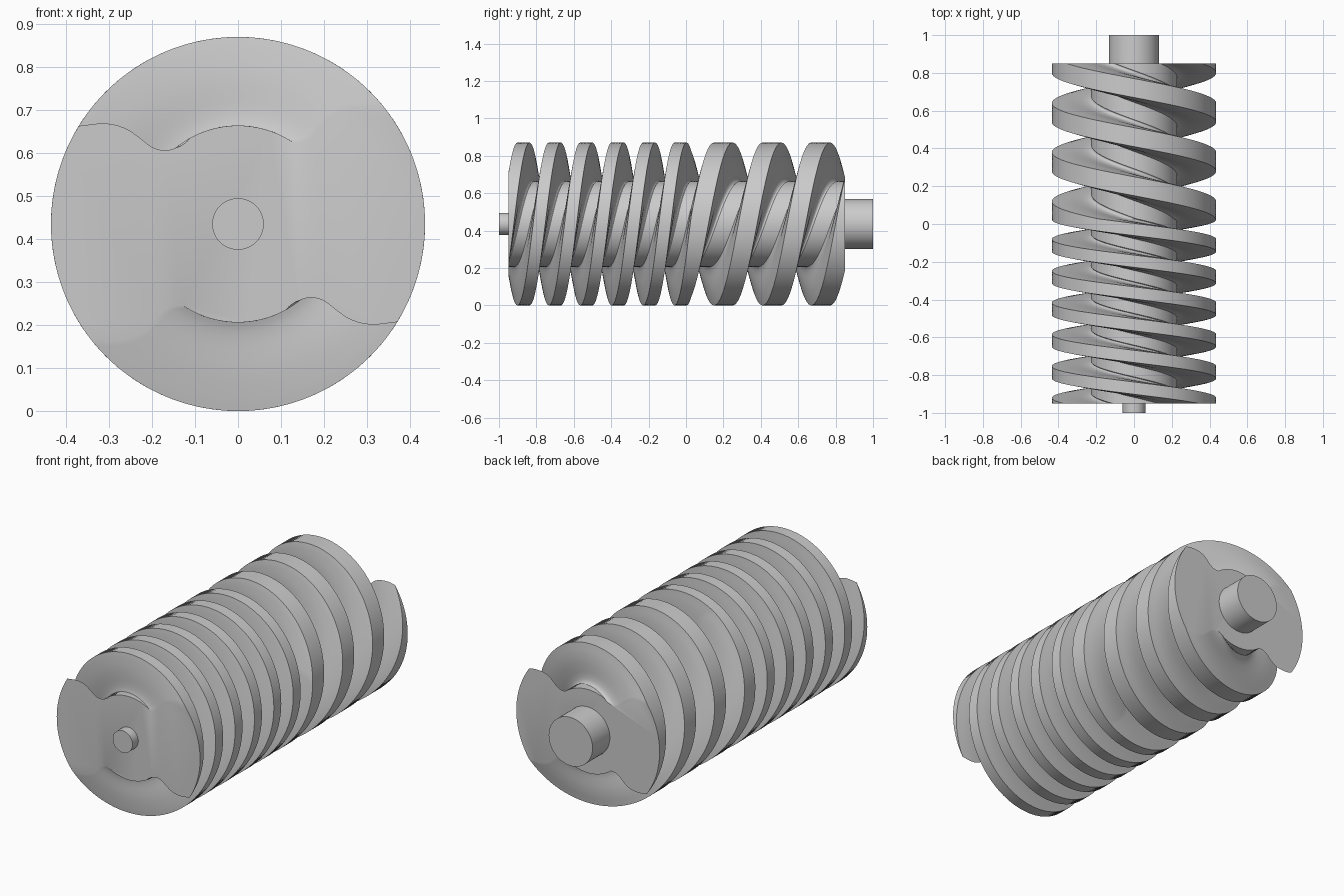
import bpy, bmesh
from math import sin, cos, atan2, radians, pi, ceil
from mathutils import Vector

if "Cube" in bpy.data.objects:
    bpy.data.objects.remove(bpy.data.objects["Cube"])

R, ROOT = 0.435, 0.229          # crest and root radius; axis height equals R
Y0, Y_MID, Y1 = -0.95, 0.028, 0.85
FRONT_RATE = pi / 0.168         # twist per unit length, tight section
REAR_RATE = pi / 0.26           # twist per unit length, coarse section


def spline(pts, n=4):
    """Catmull-Rom through the points, dropping the last one."""
    p = [Vector(q) for q in pts]
    p = [2 * p[0] - p[1]] + p + [2 * p[-1] - p[-2]]
    out = []
    for i in range(1, len(p) - 2):
        a, b, c, d = p[i - 1:i + 3]
        for k in range(n):
            t = k / n
            out.append(0.5 * (2 * b + (c - a) * t + (2 * a - 5 * b + 4 * c - d) * t * t
                              + (3 * b - a - 3 * c + d) * t ** 3))
    return out


def arc(r, a0, a1, n):
    return [Vector((r * cos(a0 + (a1 - a0) * k / n), r * sin(a0 + (a1 - a0) * k / n)))
            for k in range(n)]


def polar(r, deg):
    return (r * cos(radians(deg)), r * sin(radians(deg)))


# Half cross-section: crest, leading flank, root, trailing flank
lead = [polar(R, 37.8), (.307, .272), (.26, .267), (.226, .253), (.202, .232),
        (.179, .207), (.156, .193), polar(ROOT, 55.5)]
trail = [polar(ROOT, 119), (-.123, .188), (-.142, .178), (-.17, .171), (-.2, .179),
         (-.228, .2), (-.263, .223), (-.309, .234), polar(R, 148.4)]
half = (arc(R, radians(-31.6), radians(37.8), 20) + spline(lead, 3)
        + arc(ROOT, radians(55.5), radians(119), 12) + spline(trail, 3))
profile = half + [-p for p in half]


def add_object(name, bm, angle=35):
    bmesh.ops.recalc_face_normals(bm, faces=bm.faces[:])
    me = bpy.data.meshes.new(name)
    bm.to_mesh(me)
    bm.free()
    ob = bpy.data.objects.new(name, me)
    bpy.context.collection.objects.link(ob)
    bpy.ops.object.select_all(action='DESELECT')
    bpy.context.view_layer.objects.active = ob
    ob.select_set(True)
    bpy.ops.object.shade_smooth_by_angle(angle=radians(angle))
    return ob


# Ring stations: equal twist steps in each section
stations, twist = [], 0.0
for ya, yb, rate in ((Y0, Y_MID, FRONT_RATE), (Y_MID, Y1, REAR_RATE)):
    n = ceil((yb - ya) * rate / radians(2.5))
    stations += [(ya + (yb - ya) * k / n, twist + (yb - ya) * rate * k / n) for k in range(n)]
    twist += (yb - ya) * rate
stations.append((Y1, twist))

# Two-lobed screw body
bm = bmesh.new()
rings = []
for y, a in stations:
    c, s = cos(a), sin(a)
    rings.append([bm.verts.new((p.x * c - p.y * s, y, R + p.x * s + p.y * c)) for p in profile])
m = len(profile)
for r0, r1 in zip(rings, rings[1:]):
    for j in range(m):
        k = (j + 1) % m
        bm.faces.new((r0[j], r0[k], r1[k], r1[j]))
bm.faces.new(rings[0])
bm.faces.new(rings[-1])
add_object("screw_rotor", bm)


# Shaft stubs
def shaft(name, r, ya, yb):
    bm = bmesh.new()
    ends = [[bm.verts.new((r * cos(2 * pi * k / 64), y, R + r * sin(2 * pi * k / 64)))
             for k in range(64)] for y in (ya, yb)]
    for k in range(64):
        n = (k + 1) % 64
        bm.faces.new((ends[0][k], ends[0][n], ends[1][n], ends[1][k]))
    for e in ends:
        bm.faces.new(e)
    add_object(name, bm)


shaft("front_shaft", 0.06, -1.0, Y0)
shaft("rear_shaft", 0.133, Y1, 1.0)
